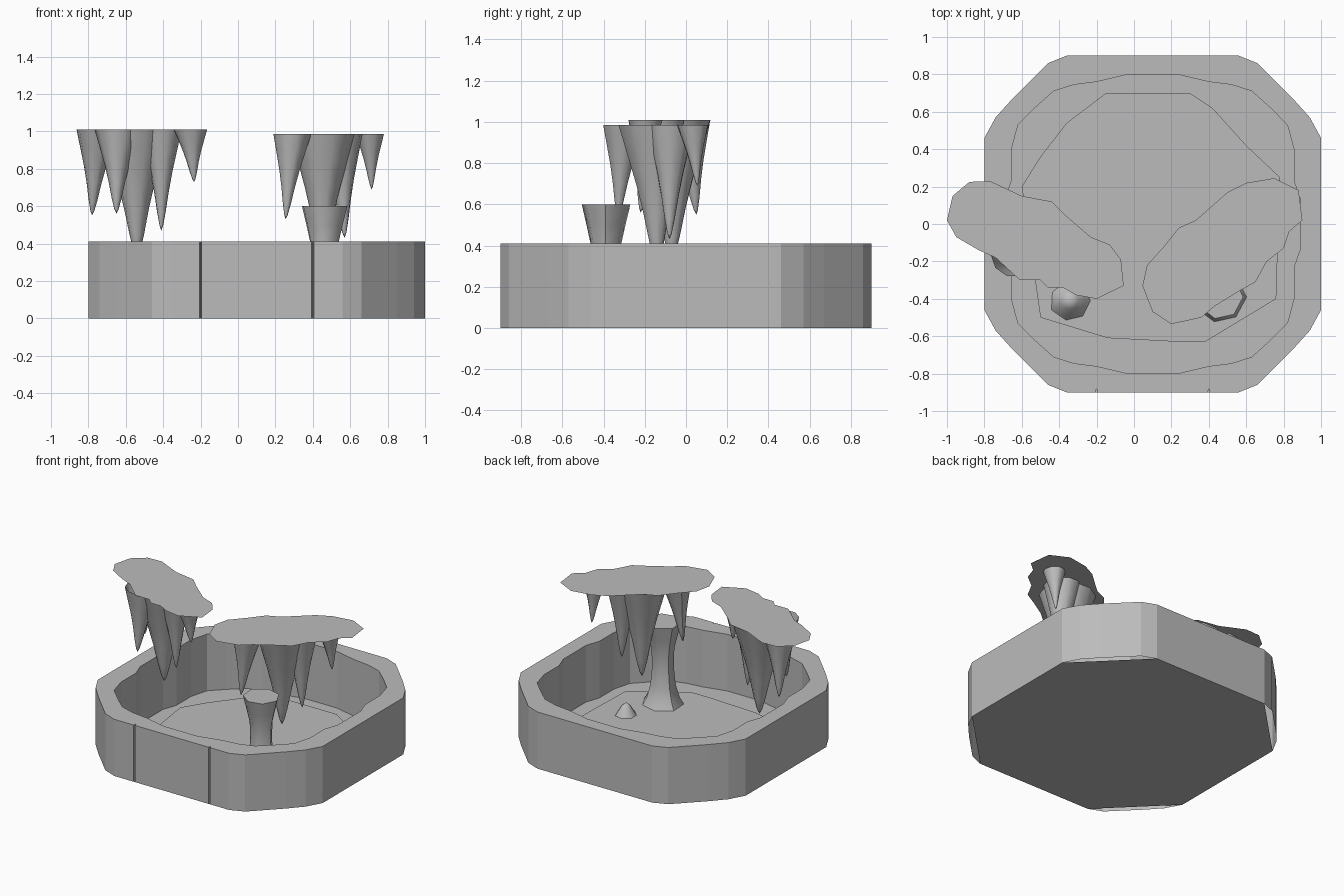
import bpy, bmesh, math, random
from mathutils import Vector

random.seed(4)
if "Cube" in bpy.data.objects:
    bpy.data.objects.remove(bpy.data.objects["Cube"], do_unlink=True)

GREY = (0.5, 0.5, 0.5, 1)
stone = bpy.data.materials.new("stone_grey")
stone.use_nodes = True
stone.diffuse_color = GREY
bsdf = next(n for n in stone.node_tree.nodes if n.type == 'BSDF_PRINCIPLED')
bsdf.inputs["Base Color"].default_value = GREY
bsdf.inputs["Roughness"].default_value = 0.9


def finish(name, bm, smooth=False):
    mesh = bpy.data.meshes.new(name)
    bm.to_mesh(mesh)
    bm.free()
    mesh.materials.append(stone)
    if smooth:
        for p in mesh.polygons:
            p.use_smooth = True
        mesh.set_sharp_from_angle(angle=math.radians(50))
    ob = bpy.data.objects.new(name, mesh)
    bpy.context.collection.objects.link(ob)
    return ob


def mirrored(quarter, cx=0.1):
    """Full closed outline from the points of one quarter."""
    q = list(quarter)
    half = q + [(-x, y) for x, y in reversed(q)]
    full = half + [(-x, -y) for x, y in half]
    return [(x + cx, y) for x, y in full]


def flat_plate(name, outline, z):
    bm = bmesh.new()
    face = bm.faces.new([bm.verts.new((x, y, z)) for x, y in outline])
    face.normal_update()
    if face.normal.z < 0:
        face.normal_flip()
    return finish(name, bm)


def loft(bm, rings, sides, jitter=0.0):
    """Skin circles given as (centre, radius); a zero radius closes to a point."""
    wobble = [1 + random.uniform(-jitter, jitter) for _ in range(sides)]
    prev = None
    for centre, r in rings:
        if r == 0:
            tip = bm.verts.new(centre)
            for i in range(sides):
                bm.faces.new((prev[i], prev[(i + 1) % sides], tip))
            return
        ring = []
        for i in range(sides):
            a = math.tau * i / sides
            off = Vector((math.cos(a), math.sin(a), 0)) * r * wobble[i]
            ring.append(bm.verts.new(Vector(centre) + off))
        if prev:
            for i in range(sides):
                j = (i + 1) % sides
                bm.faces.new((prev[i], prev[j], ring[j], ring[i]))
        prev = ring
    bm.faces.new(prev)


# Basin wall: scalloped outline with two panel grooves in the front
HEIGHT = 0.41
outer_quarter = [(.9, .46), (.84, .57), (.75, .67), (.65, .77), (.56, .86), (.46, .9)]
inner_quarter = [(.79, .13), (.755, .23), (.755, .4), (.72, .53), (.63, .62),
                 (.53, .71), (.42, .745), (.3, .76), (.13, .8)]
outer = mirrored(outer_quarter)
front_end = max(i for i, (x, y) in enumerate(outer) if y == -.9 and x < 0)
grooves = []
for gx in (-.2, .4):
    grooves += [(gx - .006, -.9), (gx, -.88), (gx + .006, -.9)]
outer[front_end + 1:front_end + 1] = grooves

bm = bmesh.new()
for outline in (outer, mirrored(inner_quarter)):
    vs = [bm.verts.new((x, y, HEIGHT)) for x, y in outline]
    for i, v in enumerate(vs):
        bm.edges.new((v, vs[(i + 1) % len(vs)]))
border = bm.edges[:]
bmesh.ops.triangle_fill(bm, use_beauty=True, edges=border)
walls = bmesh.ops.extrude_edge_only(bm, edges=border)
low = [g for g in walls["geom"] if isinstance(g, bmesh.types.BMVert)]
bmesh.ops.translate(bm, vec=(0, 0, -HEIGHT), verts=low)
bmesh.ops.recalc_face_normals(bm, faces=bm.faces)
bm.normal_update()
if sum(f.normal.z * f.calc_area() for f in bm.faces) < 0:
    bmesh.ops.reverse_faces(bm, faces=bm.faces)
finish("basin_wall", bm)

# Octagonal floor and the thin worn slab on it
flat_plate("basin_floor", mirrored([outer_quarter[0], outer_quarter[-1]]), 0)
flat_plate("floor_slab", [
    (-.6, .2), (-.5, .36), (-.36, .54), (-.15, .7), (.3, .7), (.42, .62), (.6, .42),
    (.78, .25), (.76, -.4), (.38, -.63), (.24, -.63), (-.14, -.61), (-.5, -.5)], .012)

# Flat caps that the hanging spikes grow from
CAP_RIGHT, CAP_LEFT = 1.01, .985
flat_plate("right_cap", [
    (-1, .02), (-.97, .15), (-.88, .225), (-.77, .23), (-.6, .15), (-.44, .12),
    (-.37, .05), (-.23, -.07), (-.13, -.11), (-.07, -.19), (-.055, -.33), (-.2, -.4),
    (-.31, -.38), (-.38, -.34), (-.46, -.34), (-.5, -.3), (-.61, -.3), (-.74, -.18),
    (-.83, -.14), (-.95, -.07)], CAP_RIGHT)
flat_plate("left_cap", [
    (.045, -.33), (.07, -.22), (.16, -.12), (.24, -.02), (.33, .02), (.41, .09),
    (.5, .17), (.6, .22), (.75, .245), (.88, .18), (.9, .02), (.83, -.04), (.8, -.13),
    (.71, -.2), (.65, -.31), (.56, -.36), (.43, -.44), (.36, -.5), (.2, -.535),
    (.1, -.47)], CAP_LEFT)

# Hanging spikes: top centre, tip and top radius
TAPER = [(0, 1), (.2, .78), (.42, .54), (.62, .36), (.82, .21), (.95, .09), (1, 0)]


def spike_cluster(name, top_z, spikes):
    bm = bmesh.new()
    for (tx, ty), tip, radius in spikes:
        top, tip = Vector((tx, ty, top_z)), Vector(tip)
        loft(bm, [(top.lerp(tip, t), radius * r) for t, r in TAPER], 10, .07)
    bmesh.ops.recalc_face_normals(bm, faces=bm.faces)
    finish(name, bm, smooth=True)


spike_cluster("right_hanging_spikes", CAP_RIGHT, [
    ((-.75, .01), (-.78, .05, .55), .115),
    ((-.64, -.16), (-.65, -.22, .56), .12),
    ((-.55, -.07), (-.54, -.07, .32), .19),
    ((-.41, -.12), (-.41, -.12, .47), .11),
    ((-.255, -.2), (-.235, -.2, .73), .09)])
spike_cluster("left_hanging_spikes", CAP_LEFT, [
    ((.29, -.3), (.255, -.33, .53), .105),
    ((.45, -.15), (.45, -.14, .3), .18),
    ((.55, -.07), (.57, -.08, .43), .12),
    ((.71, .03), (.715, .055, .69), .075)])


# Standing stones on the floor
def standing_stone(name, x, y, profile, sides):
    bm = bmesh.new()
    loft(bm, [((x, y, z), r) for z, r in profile], sides, .05)
    bmesh.ops.recalc_face_normals(bm, faces=bm.faces)
    finish(name, bm, smooth=True)


standing_stone("pedestal", .46, -.39, [
    (0, .15), (.06, .115), (.15, .088), (.28, .075), (.41, .079), (.5, .1), (.6, .125)], 7)
MOUND = [(0, 1), (.35, .72), (.75, .4), (1, 0)]
for name, x, y, r, h in (("left_stalagmite", .55, -.1, .08, .1),
                         ("right_stalagmite", -.34, -.41, .12, .12)):
    standing_stone(name, x, y, [(z * h, k * r) for z, k in MOUND], 7)
